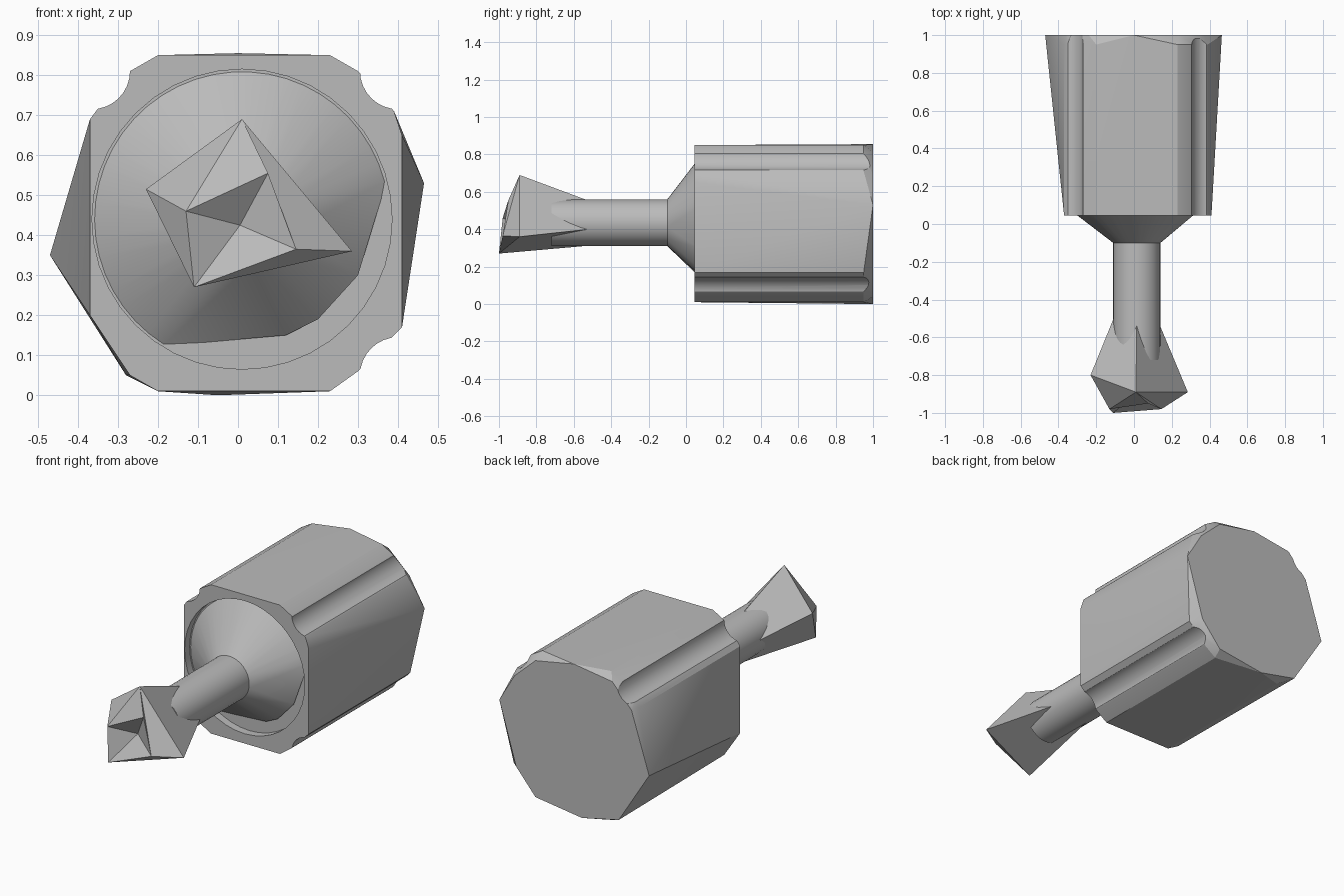
import bpy, bmesh, math
from mathutils import Vector

cube = bpy.data.objects.get("Cube")
if cube:
    bpy.data.objects.remove(cube)

grey = bpy.data.materials.new("plain grey")
grey.use_nodes = True
colour = (0.5, 0.5, 0.5, 1)
grey.diffuse_color = colour
grey.node_tree.nodes["Principled BSDF"].inputs["Base Color"].default_value = colour


def finish(name, bm, smooth=None):
    bmesh.ops.recalc_face_normals(bm, faces=bm.faces)
    me = bpy.data.meshes.new(name)
    bm.to_mesh(me)
    bm.free()
    me.materials.append(grey)
    ob = bpy.data.objects.new(name, me)
    bpy.context.collection.objects.link(ob)
    if smooth:
        shade(ob, smooth)
    return ob


def shade(ob, degrees):
    bpy.ops.object.select_all(action='DESELECT')
    ob.select_set(True)
    bpy.context.view_layer.objects.active = ob
    bpy.ops.object.shade_smooth_by_angle(angle=math.radians(degrees))


def hull(name, points, smooth=None):
    bm = bmesh.new()
    for p in points:
        bm.verts.new(p)
    res = bmesh.ops.convex_hull(bm, input=bm.verts)
    loose = [v for v in bm.verts if not v.link_faces]
    bmesh.ops.delete(bm, geom=loose, context='VERTS')
    bmesh.ops.dissolve_limit(bm, angle_limit=0.01, verts=bm.verts, edges=bm.edges)
    return finish(name, bm, smooth)


def ring(x, z, r, y, n=32, start=0, end=360):
    steps = [math.radians(start + (end - start) * i / n) for i in range(n)]
    return [(x + r * math.cos(a), y, z + r * math.sin(a)) for a in steps]


def cylinder(name, x, z, r, y0, y1, n=32, smooth=None):
    return hull(name, ring(x, z, r, y0, n) + ring(x, z, r, y1, n), smooth)


# Body: chamfered square front blending into an irregular back plate
front = [(.23, .85), (.30, .81), (.39, .71), (.41, .65), (.41, .17), (.38, .14),
         (.30, .06), (.23, .01), (-.20, .01), (-.27, .05), (-.37, .20),
         (-.37, .69), (-.34, .73), (-.27, .81), (-.20, .85)]
back = [(.465, .53), (.37, .69), (.24, .81), (0, .855), (-.24, .82), (-.36, .69),
        (-.47, .35), (-.28, .05), (-.05, 0), (.24, .04), (.36, .18)]
body = hull("body", [(x, y, z) for x, z in front for y in (.045, .95)]
            + [(x, 1, z) for x, z in back])

# Corner grooves and the front recess
cutters = [cylinder("groove_cutter", x, z, .095, -.2, 1.2)
           for x, z in ((.40, .81), (.40, .05), (-.365, .81))]
cutters.append(cylinder("recess_cutter", .01, .44, .375, -.2, .09, 40))
for c in cutters:
    c.hide_render = True
    c.hide_set(True)
    mod = body.modifiers.new("cut", 'BOOLEAN')
    mod.operation = 'DIFFERENCE'
    mod.solver = 'EXACT'
    mod.object = c
bpy.context.view_layer.update()
cut_mesh = bpy.data.meshes.new_from_object(
    body.evaluated_get(bpy.context.evaluated_depsgraph_get()))
body.modifiers.clear()
body.data = cut_mesh
for c in cutters:
    bpy.data.objects.remove(c)
shade(body, 20)

# Cone between body and shaft, cut short at its lower right
base = ring(.01, .44, .375, .095, 32, 15, 245)
base += [(.31, .06, .43), (.30, .07, .30), (.20, .07, .19), (.12, .08, .15)]
hull("collar_cone", base + ring(.015, .435, .125, -.10), 25)

# Shaft
cylinder("shaft", .015, .435, .125, -.72, .05, 32, 30)

# Faceted tip with a sunken front
verts = {
    "top": (.01, -.89, .69), "left": (-.23, -.80, .515),
    "right": (.285, -.89, .36), "low": (-.11, -1, .27),
    "rim_a": (-.13, -.98, .46), "rim_b": (.075, -.95, .555),
    "rim_c": (.145, -.98, .365), "pit": (.005, -.90, .425),
    "neck_top": (.015, -.50, .545), "neck_left": (-.10, -.48, .44),
    "neck_right": (.13, -.52, .40), "neck_low": (-.03, -.43, .32),
}
faces = ["top left rim_a", "top rim_a rim_b", "top rim_b rim_c", "top rim_c right",
         "rim_c low right", "left low rim_a", "rim_a rim_b pit", "rim_b rim_c pit",
         "rim_c low pit", "low rim_a pit", "top left neck_left neck_top",
         "left low neck_low neck_left", "low right neck_right neck_low",
         "right top neck_top neck_right", "neck_top neck_left neck_low neck_right"]
bm = bmesh.new()
made = {k: bm.verts.new(Vector(p)) for k, p in verts.items()}
for f in faces:
    bm.faces.new([made[k] for k in f.split()])
finish("faceted_tip", bm)
